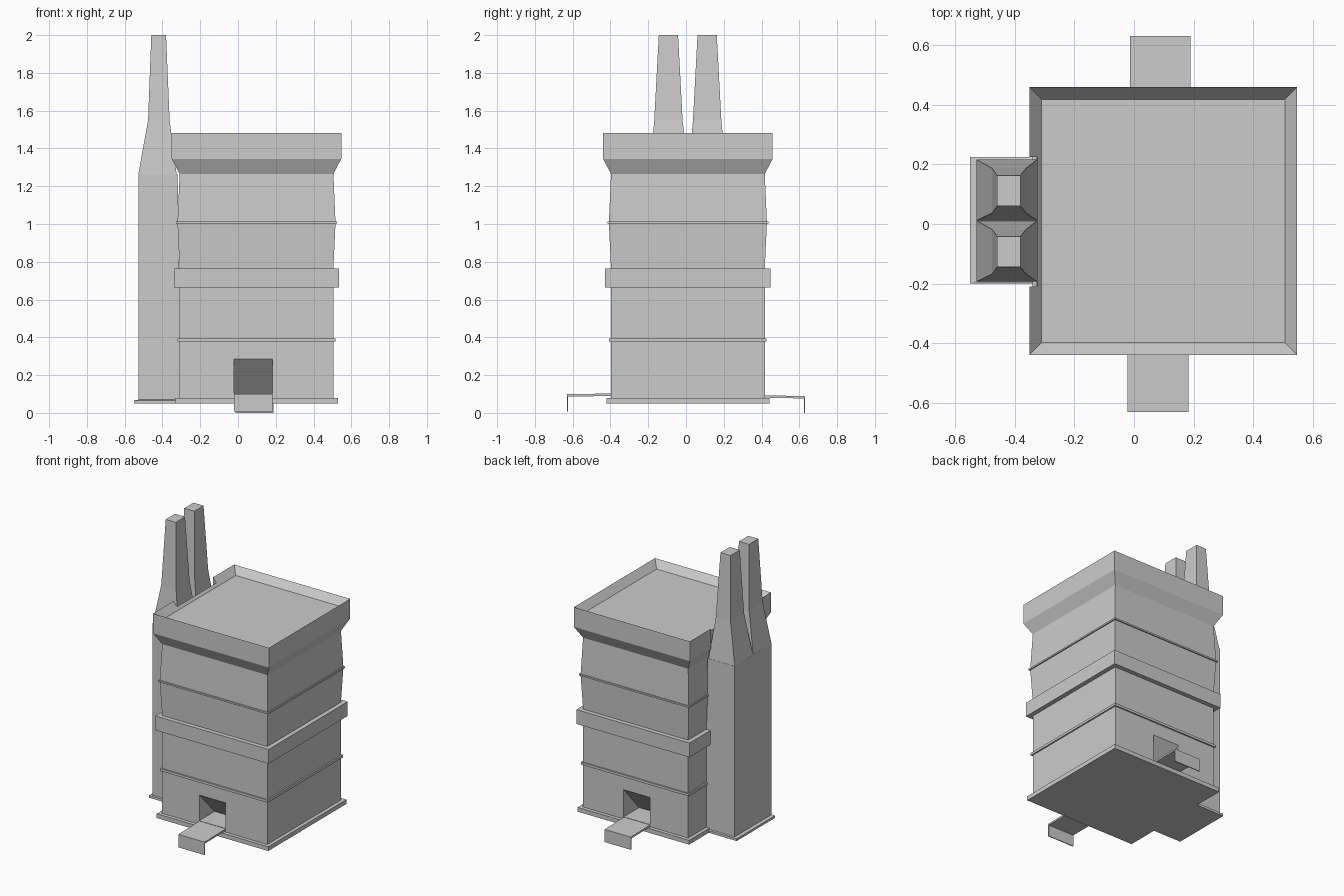
import bpy

if "Cube" in bpy.data.objects:
    bpy.data.objects.remove(bpy.data.objects["Cube"])


def mesh_object(name, verts, faces):
    mesh = bpy.data.meshes.new(name)
    mesh.from_pydata(verts, [], faces)
    mesh.update()
    obj = bpy.data.objects.new(name, mesh)
    bpy.context.collection.objects.link(obj)
    return obj


def loft(name, rings):
    """Stack rectangles (x0, x1, y0, y1, z) into a closed solid."""
    verts, faces = [], [(3, 2, 1, 0)]
    for x0, x1, y0, y1, z in rings:
        verts += [(x0, y0, z), (x1, y0, z), (x1, y1, z), (x0, y1, z)]
    for r in range(len(rings) - 1):
        for i in range(4):
            a, b = r * 4 + i, r * 4 + (i + 1) % 4
            faces.append((a, b, b + 4, a + 4))
    n = len(verts)
    faces.append((n - 4, n - 3, n - 2, n - 1))
    return mesh_object(name, verts, faces)


def extrude_x(name, profile, x0, x1):
    """Extrude a closed (y, z) profile along x."""
    area = sum(a[0] * b[1] - b[0] * a[1]
               for a, b in zip(profile, profile[1:] + profile[:1]))
    if area < 0:
        profile = profile[::-1]
    n = len(profile)
    verts = [(x, y, z) for x in (x0, x1) for y, z in profile]
    faces = [tuple(reversed(range(n))), tuple(range(n, 2 * n))]
    faces += [(i, (i + 1) % n, n + (i + 1) % n, n + i) for i in range(n)]
    return mesh_object(name, verts, faces)


def cut(target, cutter):
    mod = target.modifiers.new(cutter.name, 'BOOLEAN')
    mod.operation = 'DIFFERENCE'
    mod.solver = 'EXACT'
    mod.object = cutter
    cutter.hide_render = True
    cutter.hide_set(True)


# Tower: square outline with bands, flared parapet and sunken roof
CX, CY = 0.098, 0.01
outline = [(0.432, 0.05), (0.432, 0.08), (0.407, 0.08), (0.407, 0.378),
           (0.417, 0.378), (0.417, 0.395), (0.407, 0.395), (0.407, 0.665),
           (0.438, 0.665), (0.438, 0.765), (0.407, 0.765), (0.418, 1.002),
           (0.426, 1.002), (0.426, 1.013), (0.418, 1.013), (0.407, 1.265),
           (0.449, 1.345), (0.449, 1.483), (0.408, 1.433)]
tower = loft("tower", [(CX - h, CX + h, CY - h, CY + h, z) for h, z in outline])

# Notch in the parapet behind the chimneys
cut(tower, loft("parapet_notch", [(-0.6, -0.325, -0.21, 0.225, 1.28),
                                  (-0.6, -0.325, -0.21, 0.225, 1.6)]))

# Doorways with sloping ceilings, and the bent ramps in front of them
for side, s, x0, top, foot in (("front", -1, -0.022, 0.105, 0.008),
                               ("back", 1, -0.015, 0.095, 0.0)):
    wall = CY + s * 0.407
    inner = wall - s * 0.17
    outer = wall + s * 0.06
    cut(tower, extrude_x(side + "_doorway",
                         [(outer, top), (outer, 0.285), (wall, 0.285), (inner, top)],
                         x0, x0 + 0.205))
    tip = s * 0.63
    root = wall - s * 0.02
    extrude_x(side + "_ramp",
              [(root, top - 0.002), (tip, top - 0.006), (tip, foot),
               (tip - s * 0.006, foot), (tip - s * 0.006, top - 0.018),
               (root, top - 0.016)], x0 + 0.001, x0 + 0.204)

# Chimney breast and its foot
loft("chimney_foot", [(-0.55, -0.3, -0.2, 0.225, 0.05),
                      (-0.55, -0.3, -0.2, 0.225, 0.066),
                      (-0.528, -0.3, -0.192, 0.217, 0.07)])
loft("chimney_breast", [(-0.528, -0.3, -0.192, 0.217, 0.066),
                        (-0.528, -0.32, -0.192, 0.217, 1.265)])

# Twin tapering chimneys
for name, y in (("front_chimney", -0.093), ("back_chimney", 0.112)):
    loft(name, [(-0.528, -0.325, y - 0.1, y + 0.104, 1.262),
                (-0.476, -0.362, y - 0.075, y + 0.075, 1.55),
                (-0.459, -0.381, y - 0.051, y + 0.051, 2.0)])
